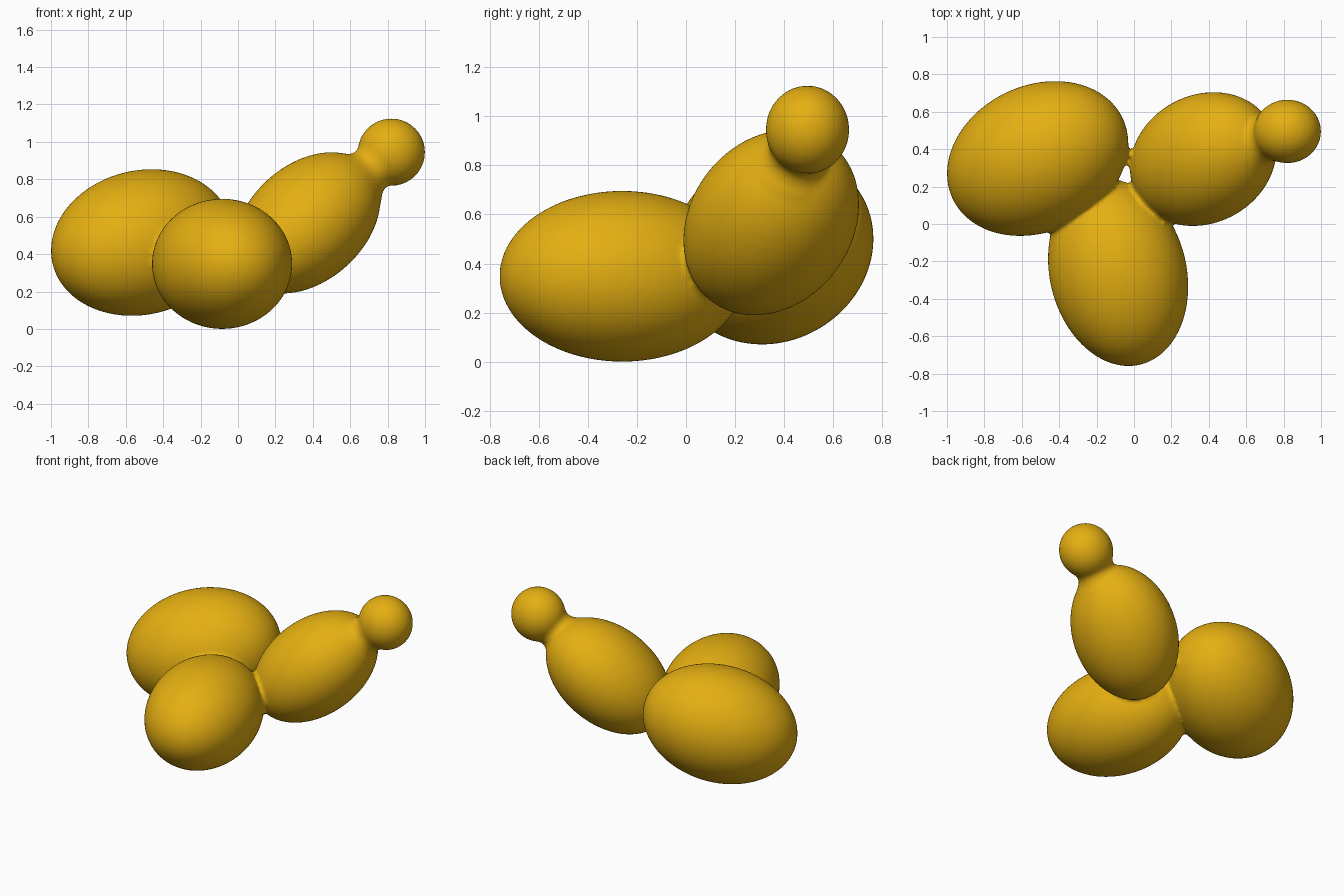
import bpy, bmesh, math
from mathutils import Matrix, Vector

if "Cube" in bpy.data.objects:
    bpy.data.objects.remove(bpy.data.objects["Cube"])

gold = bpy.data.materials.new("golden_yellow")
gold.diffuse_color = (0.78, 0.43, 0.006, 1)
gold.use_nodes = True
gold.node_tree.nodes["Principled BSDF"].inputs["Base Color"].default_value = gold.diffuse_color


def add_object(name, bm):
    mesh = bpy.data.meshes.new(name)
    bm.to_mesh(mesh)
    bm.free()
    mesh.materials.append(gold)
    ob = bpy.data.objects.new(name, mesh)
    bpy.context.collection.objects.link(ob)
    return ob


def ellipsoid(name, centre, half, shear=(0, 0, 0)):
    """Tilted ellipsoid: half extents along x, y, z and xy, xz, yz tilt terms."""
    a, b, c = (h * h for h in half)
    xy, xz, yz = shear
    # matrix square root by Cholesky, maps the unit sphere to the ellipsoid
    l11 = math.sqrt(a)
    l21, l31 = xy / l11, xz / l11
    l22 = math.sqrt(b - l21 ** 2)
    l32 = (yz - l31 * l21) / l22
    l33 = math.sqrt(c - l31 ** 2 - l32 ** 2)
    m = Matrix(((l11, 0, 0), (l21, l22, 0), (l31, l32, l33))).to_4x4()
    bm = bmesh.new()
    bmesh.ops.create_icosphere(bm, subdivisions=5, radius=1,
                               matrix=Matrix.Translation(centre) @ m)
    return add_object(name, bm)


def lathe(name, start, end, profile, n=48):
    """Closed turned solid about the line start-end; profile is (distance, radius)."""
    axis = Vector(end) - Vector(start)
    m = Matrix.Translation(start) @ axis.to_track_quat('Z', 'Y').to_matrix().to_4x4()
    bm = bmesh.new()
    rings = [[bm.verts.new(m @ Vector((r * math.cos(k * math.tau / n),
                                       r * math.sin(k * math.tau / n), t)))
              for k in range(n)] for t, r in profile]
    for lo, hi in zip(rings, rings[1:]):
        for k in range(n):
            j = (k + 1) % n
            bm.faces.new((lo[k], lo[j], hi[j], hi[k]))
    bm.faces.new(rings[0][::-1])
    bm.faces.new(rings[-1])
    return add_object(name, bm)


# Three large lobes and the small ball
arm_c, ball_c = (0.37, 0.347, 0.567), (0.82, 0.495, 0.945)
parts = [
    ellipsoid("left_lobe", (-0.515, 0.35, 0.462), (0.485, 0.414, 0.392), (0.039, 0.021, 0.016)),
    ellipsoid("front_lobe", (-0.085, -0.26, 0.348), (0.375, 0.5, 0.348), (-0.028, 0, 0)),
    ellipsoid("right_lobe", arm_c, (0.392, 0.358, 0.378), (0.02, 0.05, 0.026)),
    ellipsoid("small_ball", ball_c, (0.18, 0.17, 0.18)),
    # Concave neck blending the ball into the right lobe
    lathe("neck", arm_c, ball_c, [(0.34, 0.19), (0.38, 0.172), (0.41, 0.143), (0.44, 0.127),
                                  (0.47, 0.125), (0.50, 0.137), (0.53, 0.155)]),
]

# Fuse the parts into one skin with softened seams
for ob in parts:
    ob.select_set(True)
bpy.context.view_layer.objects.active = parts[0]
bpy.ops.object.join()
body = bpy.context.view_layer.objects.active
body.name = "fused_lobes"
remesh = body.modifiers.new("fuse", 'REMESH')
remesh.mode = 'VOXEL'
remesh.voxel_size = 0.014
remesh.use_smooth_shade = True
smooth = body.modifiers.new("soften", 'SMOOTH')
smooth.factor = 0.5
smooth.iterations = 6
bpy.ops.object.shade_smooth()
